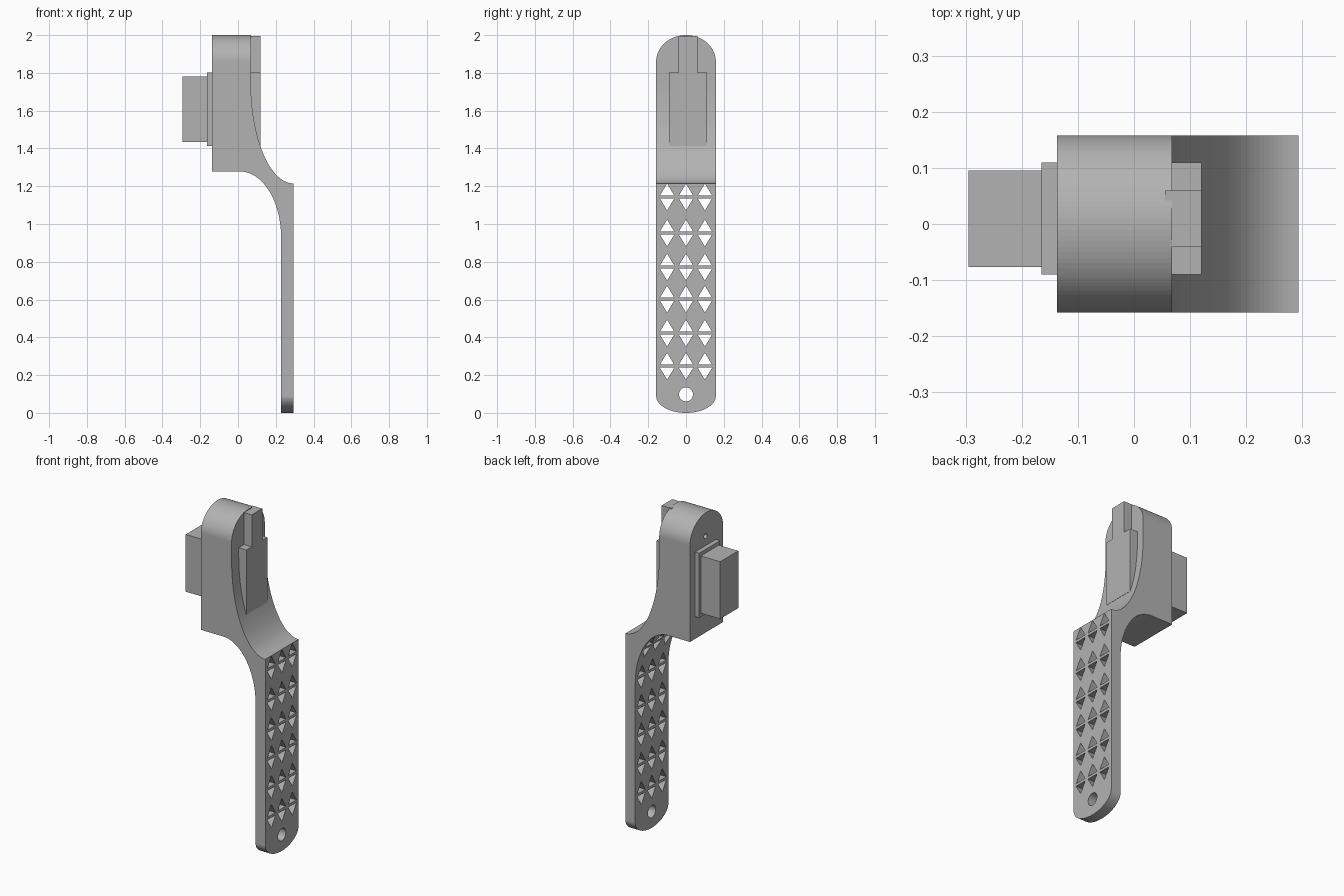
import bpy
import bmesh
from math import cos, sin, pi
from mathutils import Vector

default = bpy.data.objects.get("Cube")
if default:
    bpy.data.objects.remove(default, do_unlink=True)

grey = bpy.data.materials.new("light grey plastic")
grey.use_nodes = True
colour = (0.45, 0.45, 0.45, 1)
grey.diffuse_color = colour
grey.node_tree.nodes["Principled BSDF"].inputs["Base Color"].default_value = colour


def arc(cu, cv, ru, rv, start, end, steps=40):
    """Points along an elliptical arc; angles are in half turns."""
    angles = [pi * (start + (end - start) * i / steps) for i in range(steps + 1)]
    return [(cu + ru * cos(a), cv + rv * sin(a)) for a in angles]


def prism(bm, points, axis, low, high):
    """Extrude a (side, height) outline along x or y."""
    def place(u, v, d):
        return (d, u, v) if axis == "x" else (u, d, v)
    face = bm.faces.new([bm.verts.new(place(u, v, low)) for u, v in points])
    result = bmesh.ops.extrude_face_region(bm, geom=[face])
    verts = [g for g in result["geom"] if isinstance(g, bmesh.types.BMVert)]
    shift = Vector(place(0, 0, high - low))
    bmesh.ops.translate(bm, verts=verts, vec=shift)


def make(name, prisms):
    bm = bmesh.new()
    for args in prisms:
        prism(bm, *args)
    bmesh.ops.recalc_face_normals(bm, faces=bm.faces)
    mesh = bpy.data.meshes.new(name)
    bm.to_mesh(mesh)
    bm.free()
    mesh.materials.append(grey)
    obj = bpy.data.objects.new(name, mesh)
    bpy.context.collection.objects.link(obj)
    return obj


def box(name, x0, x1, y0, y1, z0, z1):
    outline = [(y0, z0), (y1, z0), (y1, z1), (y0, z1)]
    return make(name, [(outline, "x", x0, x1)])


def carve(obj, cutter, operation):
    mod = obj.modifiers.new(operation, "BOOLEAN")
    mod.operation = operation
    mod.solver = "EXACT"
    mod.object = cutter
    bpy.context.view_layer.objects.active = obj
    bpy.ops.object.modifier_apply(modifier=mod.name)
    bpy.data.objects.remove(cutter, do_unlink=True)


# Handle and head: swept side profile trimmed by a round-ended outline
profile = [(0.293, -0.1), (0.293, 1.215)]
profile += arc(0.293, 1.75, 0.225, 0.535, 1.5, 1.0)[1:]
profile += [(0.068, 2.1), (-0.137, 2.1), (-0.137, 1.278)]
profile += arc(0.01, 0.93, 0.218, 0.348, 0.5, 0.0)
profile += [(0.228, -0.1)]
handle = make("handle_body", [(profile, "y", -0.3, 0.3)])

outline = arc(0, 1.86, 0.158, 0.14, 0, 1, 48) + arc(0, 0.09, 0.158, 0.09, 1, 2, 48)
carve(handle, make("outline_cutter", [(outline, "x", -1, 1)]), "INTERSECT")

# Grip openings: paired triangles, plus the hanging hole and the screw hole
holes = []
for z in (1.143, 0.952, 0.772, 0.602, 0.422, 0.247):
    for y in (-0.1, 0, 0.1):
        for way in (-1, 1):
            base = z + way * 0.008
            tri = [(y - 0.038, base), (y + 0.038, base), (y, base + way * 0.063)]
            holes.append((tri, "x", 0.05, 0.4))
holes.append((arc(0, 0.098, 0.037, 0.037, 0, 2, 32)[:-1], "x", 0.1, 0.4))
holes.append((arc(0.01, 1.86, 0.015, 0.015, 0, 2, 20)[:-1], "x", -0.2, -0.05))
carve(handle, make("hole_cutter", holes), "DIFFERENCE")

# Switch unit set through the head
box("switch_block", -0.295, -0.16, -0.077, 0.095, 1.435, 1.78)
box("switch_flange", -0.165, -0.13, -0.09, 0.11, 1.412, 1.802)
box("front_plate", 0.0, 0.12, -0.09, 0.11, 1.412, 1.802)
box("front_stem", 0.055, 0.12, -0.04, 0.06, 1.79, 1.995)
